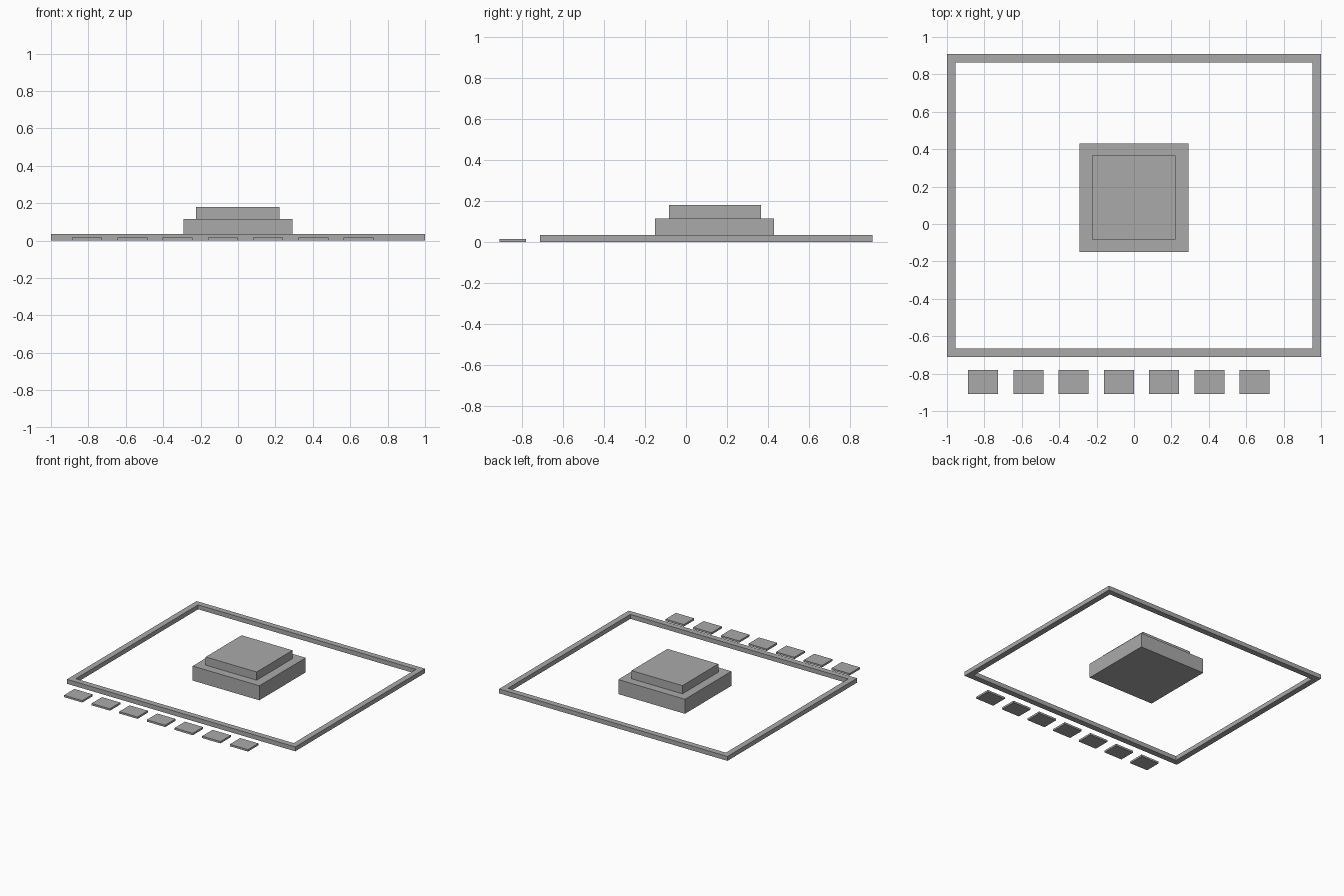
import bpy
import bmesh

if "Cube" in bpy.data.objects:
    bpy.data.objects.remove(bpy.data.objects["Cube"])

# Single plain grey for every part
grey = bpy.data.materials.new("plain_grey")
grey.diffuse_color = (0.4, 0.4, 0.4, 1.0)
grey.use_nodes = True
grey.node_tree.nodes["Principled BSDF"].inputs["Base Color"].default_value = grey.diffuse_color


def finish(name, bm):
    bmesh.ops.recalc_face_normals(bm, faces=bm.faces)
    mesh = bpy.data.meshes.new(name)
    bm.to_mesh(mesh)
    bm.free()
    mesh.materials.append(grey)
    obj = bpy.data.objects.new(name, mesh)
    bpy.context.collection.objects.link(obj)
    return obj


def box(name, x0, x1, y0, y1, z0, z1):
    bm = bmesh.new()
    bmesh.ops.create_cube(bm, size=1)
    for v in bm.verts:
        v.co.x = x1 if v.co.x > 0 else x0
        v.co.y = y1 if v.co.y > 0 else y0
        v.co.z = z1 if v.co.z > 0 else z0
    return finish(name, bm)


def ring(name, x0, x1, y0, y1, width, height):
    """Rectangular border with an open middle, extruded upwards."""
    bm = bmesh.new()
    loops = []
    for w in (0, width):
        corners = ((x0 + w, y0 + w), (x1 - w, y0 + w),
                   (x1 - w, y1 - w), (x0 + w, y1 - w))
        loops.append([bm.verts.new((x, y, 0)) for x, y in corners])
    outer, inner = loops
    faces = [bm.faces.new((outer[i], outer[(i + 1) % 4],
                           inner[(i + 1) % 4], inner[i])) for i in range(4)]
    ext = bmesh.ops.extrude_face_region(bm, geom=faces, use_keep_orig=True)
    top = [g for g in ext["geom"] if isinstance(g, bmesh.types.BMVert)]
    bmesh.ops.translate(bm, verts=top, vec=(0, 0, height))
    return finish(name, bm)


# Border wall around the plot
ring("border_wall", -1.0, 1.0, -0.712, 0.91, 0.046, 0.035)

# Stepped plinth in the middle
box("plinth_base", -0.292, 0.292, -0.15, 0.43, 0.0, 0.115)
box("plinth_top", -0.224, 0.222, -0.084, 0.365, 0.115, 0.18)

# Row of paving slabs along the front
for i in range(7):
    cx = -0.807 + 0.242 * i
    box(f"paving_slab_{i + 1}", cx - 0.08, cx + 0.08, -0.91, -0.78, 0.0, 0.015)
